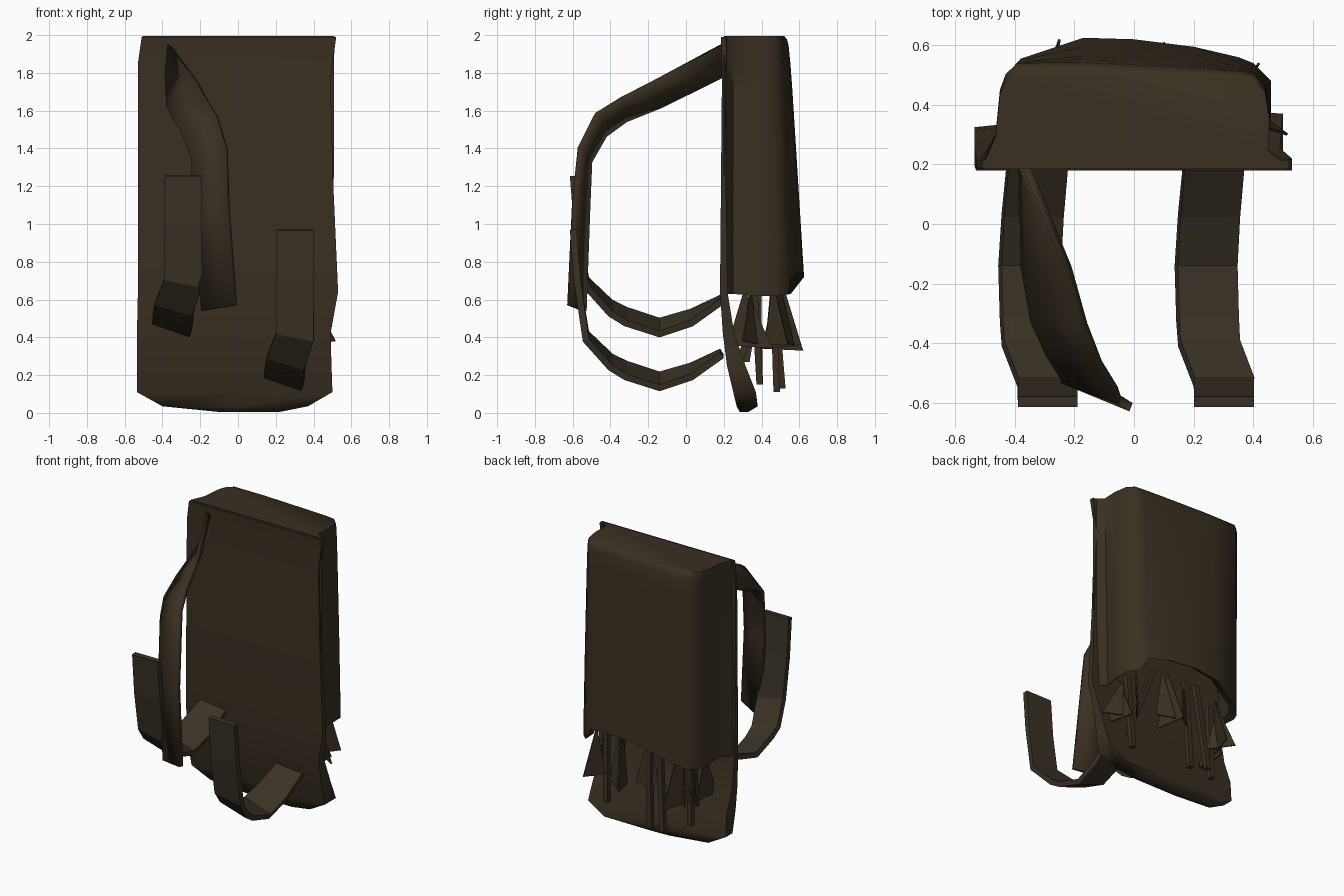
import bpy, math
from mathutils import Vector


def material(name, rgb):
    m = bpy.data.materials.new(name)
    m.diffuse_color = (*rgb, 1)
    return m


CANVAS = material("canvas brown", (0.042, 0.029, 0.016))
STRAP = material("strap brown", (0.043, 0.032, 0.019))


def build(name, verts, faces, mat, thick=0, smooth=None):
    mesh = bpy.data.meshes.new(name)
    mesh.from_pydata([tuple(v) for v in verts], [], faces)
    mesh.materials.append(mat)
    ob = bpy.data.objects.new(name, mesh)
    bpy.context.collection.objects.link(ob)
    bpy.context.view_layer.objects.active = ob
    ob.select_set(True)
    bpy.ops.object.mode_set(mode='EDIT')
    bpy.ops.mesh.select_all(action='SELECT')
    bpy.ops.mesh.normals_make_consistent(inside=False)
    bpy.ops.object.mode_set(mode='OBJECT')
    if smooth:
        bpy.ops.object.shade_smooth_by_angle(angle=math.radians(smooth))
    if thick:
        mod = ob.modifiers.new("thickness", 'SOLIDIFY')
        mod.thickness, mod.offset = thick, 0
    ob.select_set(False)
    return ob


def ribbon(name, pairs, mat, thick, smooth=None):
    """Strip between two edge lines, given as pairs of points."""
    verts = [p for pair in pairs for p in pair]
    faces = [(2 * i, 2 * i + 1, 2 * i + 3, 2 * i + 2) for i in range(len(pairs) - 1)]
    return build(name, verts, faces, mat, thick, smooth)


def loft(name, rings, mat, smooth, open_start=False):
    """Skin through equal rings, capped at the end and, unless open, at the start."""
    n = len(rings[0])
    verts = [v for r in rings for v in r]
    faces = [(i * n + j, i * n + (j + 1) % n, (i + 1) * n + (j + 1) % n, (i + 1) * n + j)
             for i in range(len(rings) - 1) for j in range(n)]
    last = (len(rings) - 1) * n
    faces.append(tuple(range(last, last + n)))
    if not open_start:
        faces.append(tuple(range(n)))
    return build(name, verts, faces, mat, 0, smooth)


# Back panel: rows of (z, left x, right x, front y, rear y), curling back at the bottom
panel = [(0.005, -0.10, 0.22, 0.285, 0.33), (0.035, -0.40, 0.37, 0.268, 0.38),
         (0.11, -0.535, 0.50, 0.25, 0.37), (0.25, -0.535, 0.495, 0.217, 0.315),
         (0.42, -0.535, 0.49, 0.195, 0.255), (0.64, -0.53, 0.53, 0.18, 0.22),
         (1.2, -0.53, 0.505, 0.185, 0.212), (1.75, -0.53, 0.49, 0.19, 0.215),
         (1.85, -0.53, 0.50, 0.19, 0.215), (1.99, -0.51, 0.52, 0.185, 0.215)]
loft("back_panel", [[(xl, f, z), (0, f, z), (xr, f, z), (xr, r, z), (0, r, z),
                     (xl, min(r, 0.325), z)] for z, xl, xr, f, r in panel], CANVAS, 65)

# Main bag: (bottom x, bottom y, torn lip z, top x, top y), open underneath with a turned-in lip
plan = [(-0.525, 0.20, 0.63, -0.505, 0.20), (-0.465, 0.30, 0.64, -0.465, 0.30),
        (-0.45, 0.45, 0.62, -0.45, 0.45), (-0.43, 0.50, 0.62, -0.43, 0.505),
        (-0.38, 0.555, 0.63, -0.39, 0.54), (-0.17, 0.625, 0.72, -0.17, 0.54),
        (0.0, 0.62, 0.75, 0.0, 0.532), (0.2, 0.595, 0.745, 0.2, 0.522),
        (0.35, 0.56, 0.72, 0.35, 0.512), (0.40, 0.54, 0.63, 0.40, 0.505),
        (0.46, 0.48, 0.62, 0.44, 0.46), (0.46, 0.36, 0.62, 0.455, 0.36),
        (0.43, 0.25, 0.63, 0.45, 0.25), (0.505, 0.20, 0.63, 0.51, 0.20)]
lip_ring = [(x * 0.92, 0.2 + (y - 0.2) * 0.88, lip + 0.03) for x, y, lip, *_ in plan]
rings = [lip_ring]
for z, t, shrink in ((None, 0, 1), (1.2, 0.35, 1), (1.7, 0.72, 1), (1.85, 0.85, 1),
                     (1.95, 0.97, 1), (1.98, 1, 0.98), (1.995, 1, 0.94)):
    rings.append([(x + (tx - x) * t, 0.2 + (y + (ty - y) * t - 0.2) * shrink, z or lip)
                  for x, y, lip, tx, ty in plan])
loft("bag_body", rings, CANVAS, 55, True)

# Twisted shoulder strap
ribbon("shoulder_strap", [
    ((-0.375, 0.19, 1.78), (-0.36, 0.19, 1.945)),
    ((-0.37, -0.14, 1.62), (-0.22, -0.15, 1.76)),
    ((-0.34, -0.32, 1.55), (-0.165, -0.34, 1.66)),
    ((-0.29, -0.43, 1.47), (-0.115, -0.47, 1.58)),
    ((-0.24, -0.51, 1.33), (-0.06, -0.56, 1.40)),
    ((-0.24, -0.52, 1.1), (-0.05, -0.59, 1.1)),
    ((-0.19, -0.54, 0.54), (-0.01, -0.615, 0.57))], CANVAS, 0.03, 40)

# Lower straps: same bent path (left x, y, z, tilt), the right one sits lower
path = [(-0.39, -0.597, 1.255, 0), (-0.39, -0.575, 0.98, 0), (-0.39, -0.53, 0.71, 0.04),
        (-0.44, -0.40, 0.585, 0.06), (-0.445, -0.32, 0.545, 0.07), (-0.45, -0.14, 0.487, 0.07),
        (-0.44, 0.03, 0.535, 0.06), (-0.425, 0.19, 0.61, 0.02)]
for side, dx, dz in (("left", 0, 0), ("right", 0.592, -0.285)):
    ribbon(side + "_lower_strap",
           [((x + dx, y, z + dz), (x + dx + 0.2, y, z + dz - t)) for x, y, z, t in path],
           STRAP, 0.036)


# Torn scraps: pennants hanging from the opening, wider at the bottom
def scrap(i, top, a, b):
    build("torn_scrap_%d" % i, [top, a, b], [(0, 1, 2)], CANVAS, 0.008)


# Loose cords: thin square rods between two points
def cord(i, a, b, w=0.017):
    ring = [(-w, -w), (w, -w), (w, w), (-w, w)]
    loft("loose_cord_%d" % i, [[Vector(p) + Vector((u, v, 0)) for u, v in ring]
                               for p in (a, b)], CANVAS, 30)


scraps = [((0.38, 0.31, 0.66), (0.43, 0.22, 0.36), (0.40, 0.46, 0.34)),
          ((0.38, 0.34, 0.64), (0.515, 0.30, 0.38), (0.38, 0.40, 0.36)),
          ((0.37, 0.46, 0.70), (0.42, 0.54, 0.36), (0.33, 0.42, 0.36)),
          ((0.17, 0.48, 0.74), (0.24, 0.50, 0.38), (0.13, 0.57, 0.36)),
          ((0.14, 0.50, 0.72), (0.10, 0.61, 0.36), (0.16, 0.42, 0.34)),
          ((-0.03, 0.45, 0.74), (0.03, 0.52, 0.42), (-0.11, 0.44, 0.38)),
          ((-0.27, 0.48, 0.68), (-0.25, 0.62, 0.33), (-0.33, 0.40, 0.34)),
          ((-0.31, 0.45, 0.66), (-0.38, 0.55, 0.36), (-0.25, 0.42, 0.34)),
          ((-0.37, 0.31, 0.64), (-0.40, 0.24, 0.36), (-0.37, 0.42, 0.35))]
for i, s in enumerate(scraps, 1):
    scrap(i, *s)

cords = [((0.36, 0.36, 0.68), (0.34, 0.39, 0.15)), ((0.20, 0.42, 0.74), (0.32, 0.27, 0.22)),
         ((-0.04, 0.46, 0.74), (-0.06, 0.48, 0.11)), ((-0.12, 0.46, 0.74), (-0.18, 0.51, 0.13)),
         ((-0.30, 0.38, 0.68), (-0.31, 0.39, 0.16)), ((-0.32, 0.38, 0.64), (-0.30, 0.32, 0.27))]
for i, c in enumerate(cords, 1):
    cord(i, *c)
